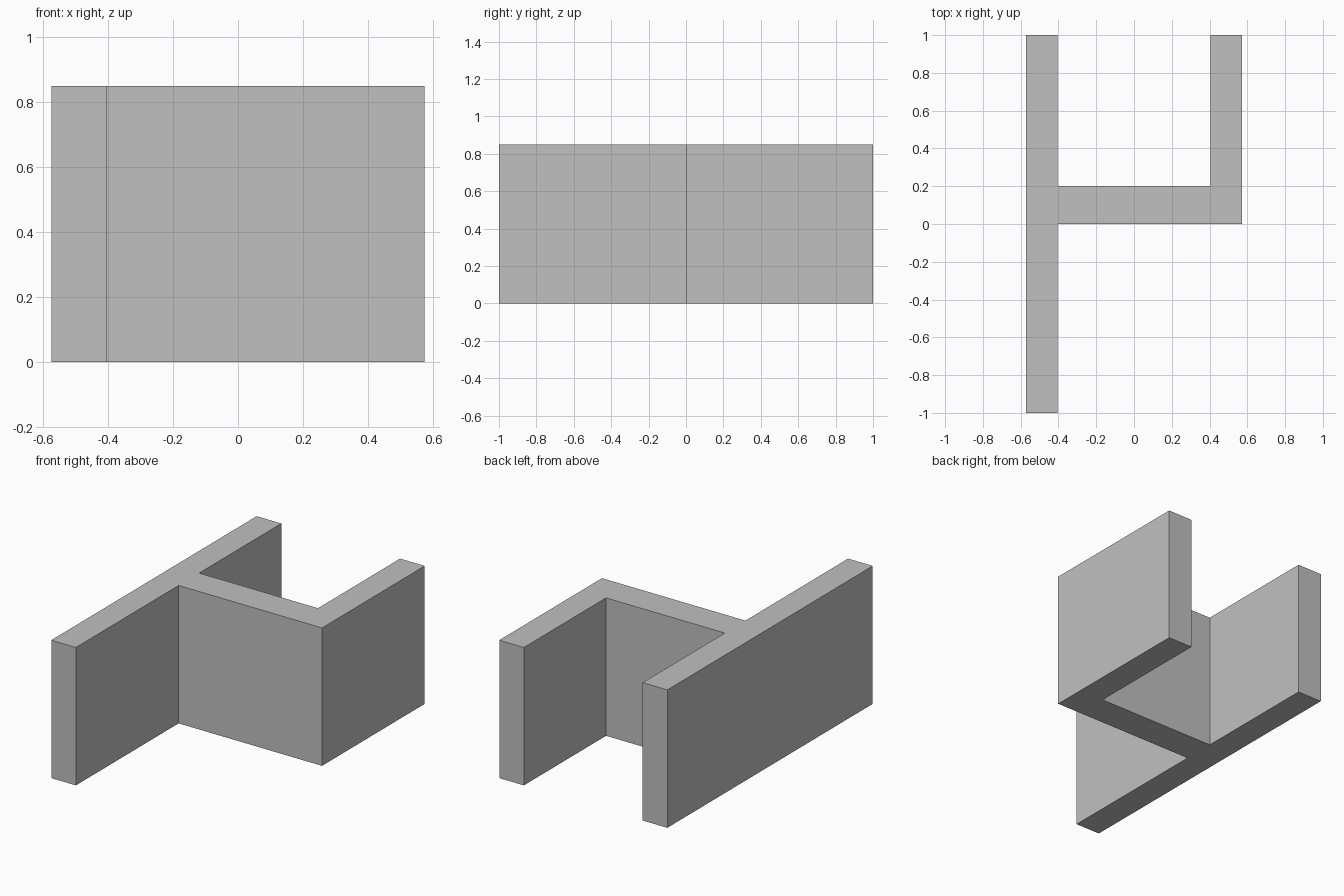
import bpy
import bmesh

cube = bpy.data.objects.get("Cube")
if cube:
    bpy.data.objects.remove(cube, do_unlink=True)

HEIGHT = 0.85
OUTER = 0.573   # outer face of the side walls
INNER = 0.405   # inner face of the side walls
WEB = 0.2       # back face of the cross wall

# Single flat colour
grey = bpy.data.materials.new("plain grey")
grey.use_nodes = True
colour = (0.53, 0.53, 0.53, 1)
grey.diffuse_color = colour
grey.node_tree.nodes["Principled BSDF"].inputs["Base Color"].default_value = colour

# Plan outline: long right wall, cross wall and short left wall
outline = [
    (-OUTER, -1), (-INNER, -1), (-INNER, 0), (OUTER, 0), (OUTER, 1),
    (INNER, 1), (INNER, WEB), (-INNER, WEB), (-INNER, 1), (-OUTER, 1),
]

# Extrude the outline upwards into one solid
bm = bmesh.new()
base = bm.faces.new([bm.verts.new((x, y, 0)) for x, y in outline])
result = bmesh.ops.extrude_face_region(bm, geom=[base], use_keep_orig=True)
top_verts = [g for g in result["geom"] if isinstance(g, bmesh.types.BMVert)]
bmesh.ops.translate(bm, verts=top_verts, vec=(0, 0, HEIGHT))
bmesh.ops.recalc_face_normals(bm, faces=bm.faces)

mesh = bpy.data.meshes.new("wall_section")
bm.to_mesh(mesh)
bm.free()
mesh.materials.append(grey)
walls = bpy.data.objects.new("wall_section", mesh)
bpy.context.collection.objects.link(walls)
